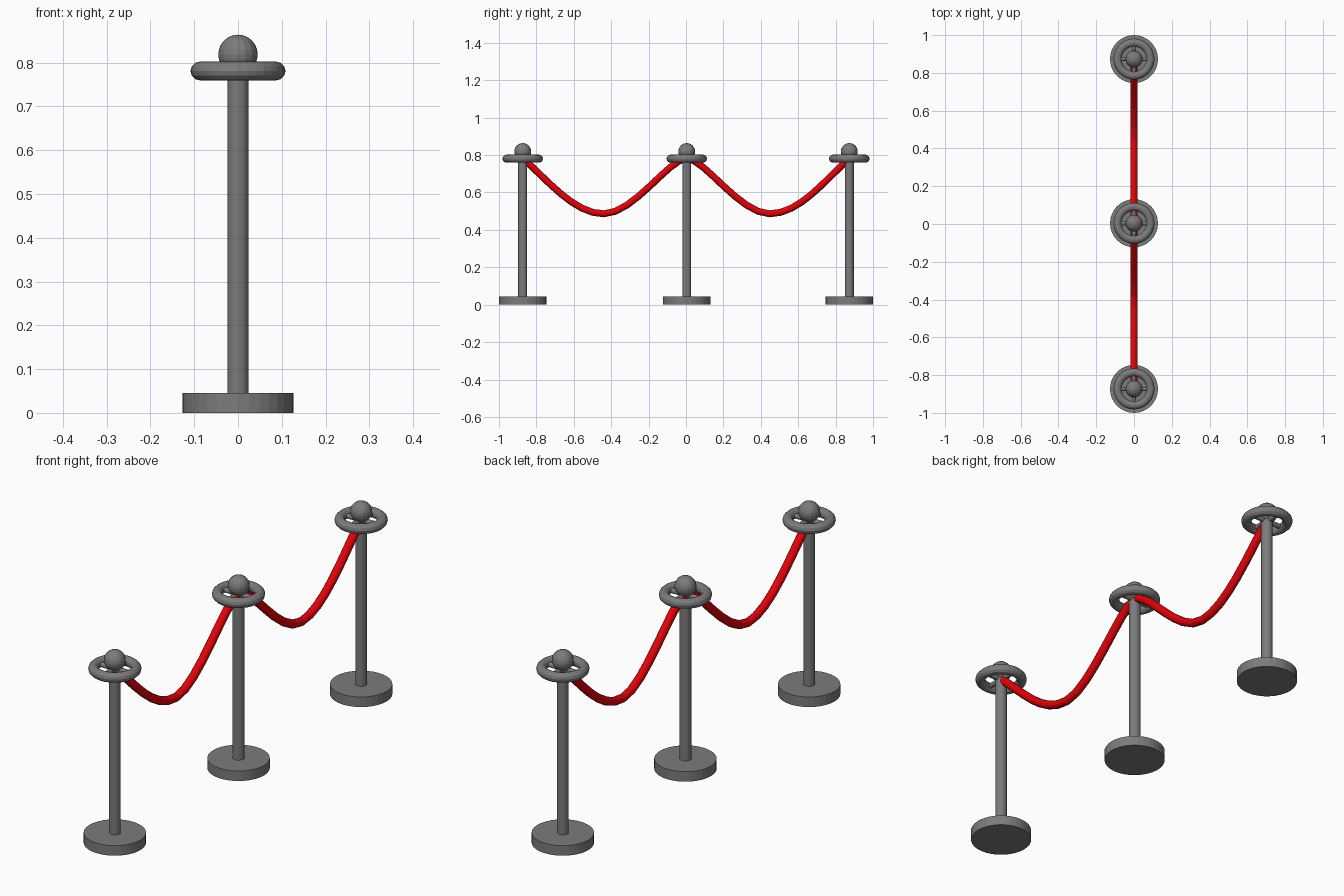
import bpy
import math

if "Cube" in bpy.data.objects:
    bpy.data.objects.remove(bpy.data.objects["Cube"])

RING_Z = 0.781
POSTS = {"left": -0.873, "middle": 0.004, "right": 0.873}


def material(name, color):
    mat = bpy.data.materials.new(name)
    mat.diffuse_color = (*color, 1)
    mat.use_nodes = True
    mat.node_tree.nodes["Principled BSDF"].inputs["Base Color"].default_value = mat.diffuse_color
    return mat


metal = material("dark_metal", (0.2, 0.2, 0.2))
red = material("red", (0.75, 0.001, 0.003))


def finish(name):
    ob = bpy.context.object
    ob.name = name
    ob.data.materials.append(metal)


def cylinder(name, r, z0, z1, y, sides):
    bpy.ops.mesh.primitive_cylinder_add(vertices=sides, radius=r, depth=z1 - z0,
                                        location=(0, y, (z0 + z1) / 2))
    finish(name)


def build_post(tag, y):
    # weighted base and pole
    cylinder(f"{tag}_base", 0.127, 0, 0.045, y, 32)
    cylinder(f"{tag}_pole", 0.024, 0.04, 0.80, y, 24)
    # round finial
    bpy.ops.mesh.primitive_uv_sphere_add(segments=16, ring_count=12, radius=0.045,
                                         location=(0, y, 0.819))
    finish(f"{tag}_ball")
    # rope ring around the top
    bpy.ops.mesh.primitive_torus_add(major_radius=0.087, minor_radius=0.0215,
                                     major_segments=32, minor_segments=12,
                                     location=(0, y, RING_Z))
    finish(f"{tag}_ring")
    # crossing spokes that hold the ring
    for i, rot in enumerate([(math.pi / 2, 0, 0), (0, math.pi / 2, 0)]):
        bpy.ops.mesh.primitive_cylinder_add(vertices=12, radius=0.011, depth=0.17,
                                            location=(0, y, RING_Z), rotation=rot)
        finish(f"{tag}_spoke_{i + 1}")


for tag, y in POSTS.items():
    build_post(tag, y)

# one hanging rope: (point, left handle, right handle) as (y, z)
path = [((-0.873, 0.782), (-0.99, 0.88), (-0.74, 0.668)),
        ((-0.44, 0.486), (-0.60, 0.486), (-0.28, 0.486)),
        ((0.004, 0.782), (-0.09, 0.782), (0.098, 0.782)),
        ((0.448, 0.486), (0.288, 0.486), (0.608, 0.486)),
        ((0.873, 0.782), (0.745, 0.668), (0.99, 0.88))]
curve = bpy.data.curves.new("rope", 'CURVE')
curve.dimensions = '3D'
curve.bevel_depth = 0.0185
curve.bevel_resolution = 4
curve.resolution_u = 8
curve.use_fill_caps = True
spline = curve.splines.new('BEZIER')
spline.bezier_points.add(len(path) - 1)
spline.use_smooth = False
for bp, (co, left, right) in zip(spline.bezier_points, path):
    bp.handle_left_type = bp.handle_right_type = 'FREE'
    bp.co = (0, *co)
    bp.handle_left = (0, *left)
    bp.handle_right = (0, *right)
rope = bpy.data.objects.new("rope", curve)
bpy.context.collection.objects.link(rope)
curve.materials.append(red)
